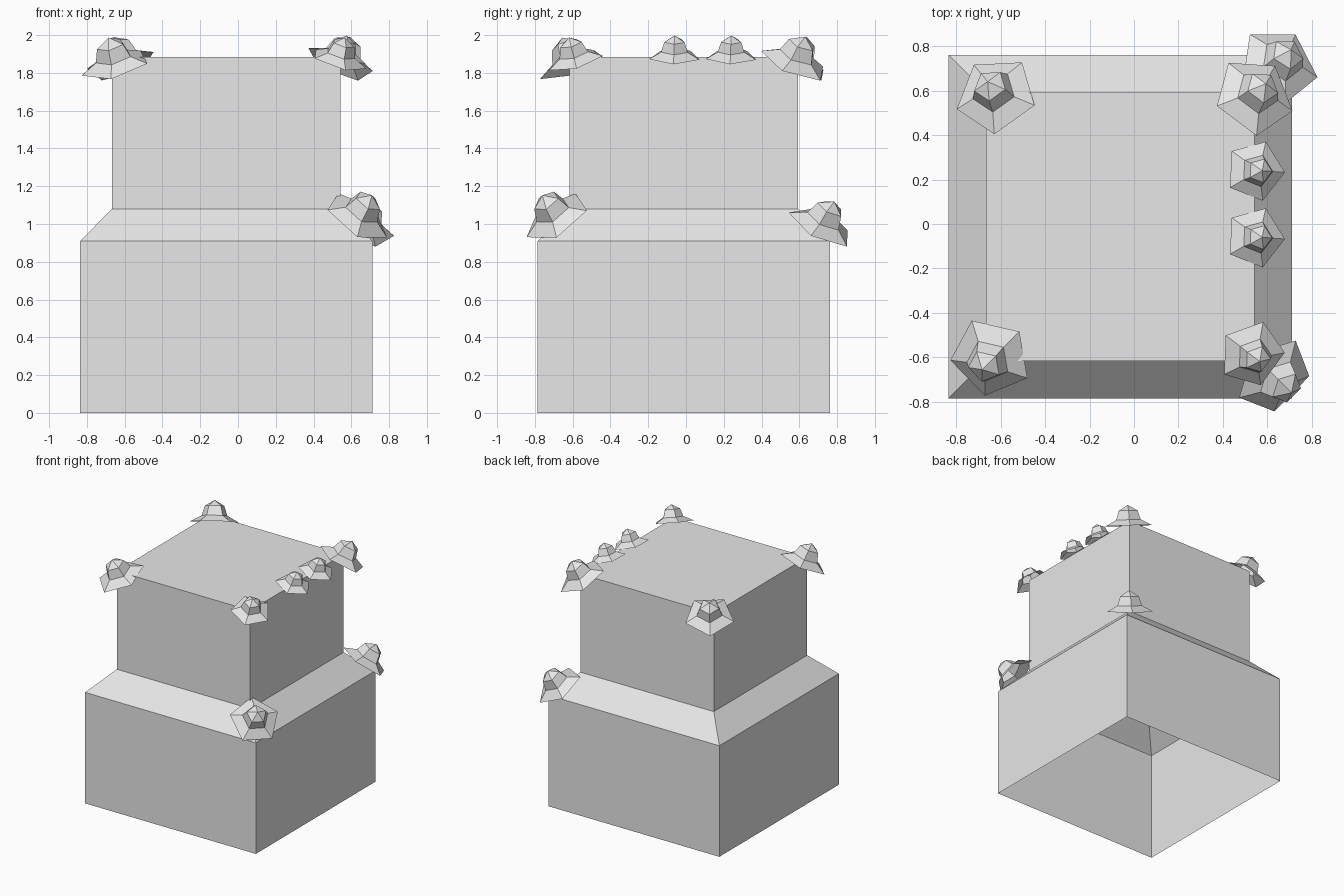
import bpy, bmesh, math
from mathutils import Vector, Matrix

cube = bpy.data.objects.get("Cube")
if cube:
    bpy.data.objects.remove(cube, do_unlink=True)

grey = bpy.data.materials.new("plain grey")
grey.use_nodes = True
grey.diffuse_color = (0.8, 0.8, 0.8, 1)
grey.node_tree.nodes["Principled BSDF"].inputs["Base Color"].default_value = (0.8, 0.8, 0.8, 1)


def lathe(name, profile, sides, phase, cap):
    """Low-poly shell, open at the bottom: rings of (radius, height), closed by a flat cap or an apex."""
    bm = bmesh.new()
    rings = []
    for radius, z in profile:
        ring = []
        for i in range(sides):
            a = math.radians(phase) + math.tau * i / sides
            ring.append(bm.verts.new((radius * math.cos(a), radius * math.sin(a), z)))
        rings.append(ring)
    for low, high in zip(rings, rings[1:]):
        for i in range(sides):
            j = (i + 1) % sides
            bm.faces.new((low[i], low[j], high[j], high[i]))
    top = rings[-1]
    if cap is None:
        bm.faces.new(top)
    else:
        apex = bm.verts.new((0, 0, cap))
        for i in range(sides):
            bm.faces.new((top[i], top[(i + 1) % sides], apex))
    mesh = bpy.data.meshes.new(name)
    bm.to_mesh(mesh)
    bm.free()
    mesh.materials.append(grey)
    obj = bpy.data.objects.new(name, mesh)
    bpy.context.collection.objects.link(obj)
    return obj


# Stepped block with a sloping ledge
diag = math.sqrt(2)
block = lathe("stepped_block",
              [(0.774 * diag, 0), (0.774 * diag, 0.91), (0.605 * diag, 1.08), (0.605 * diag, 1.885)],
              4, 45, None)
block.location = (-0.062, -0.012, 0)


# Five-sided cap with a flared brim, leaning outwards
def brimmed_cap(name, centre, radius, lean, phase):
    profile = [(radius, 0), (0.53 * radius, 0.24 * radius), (0.40 * radius, 0.62 * radius)]
    cap = lathe(name, profile, 5, phase, 0.85 * radius)
    normal = Vector((lean[0], lean[1], 1))
    turn = Vector((0, 0, 1)).rotation_difference(normal).to_matrix().to_4x4()
    cap.matrix_world = Matrix.Translation(centre) @ turn


# Caps on the upper corners
brimmed_cap("cap_front_right", (-0.645, -0.60, 1.84), 0.19, (-0.27, -0.38), 187)
brimmed_cap("cap_back_right", (-0.62, 0.58, 1.845), 0.19, (-0.27, 0.42), -90)
brimmed_cap("cap_back_left", (0.54, 0.575, 1.85), 0.19, (0.38, 0.40), -90)
brimmed_cap("cap_front_left", (0.53, -0.585, 1.865), 0.155, (0.30, -0.28), 0)

# Small caps along the upper left edge
for i, y in enumerate((-0.06, 0.24)):
    brimmed_cap(f"small_cap_{i + 1}", (0.545, y, 1.883), 0.14, (0.28, 0), -3)

# Caps on the ledge corners
brimmed_cap("ledge_cap_front", (0.631, -0.684, 1.033), 0.19, (0.66, -0.64), 135)
brimmed_cap("ledge_cap_back", (0.65, 0.715, 0.985), 0.19, (0.43, 0.52), -13)
